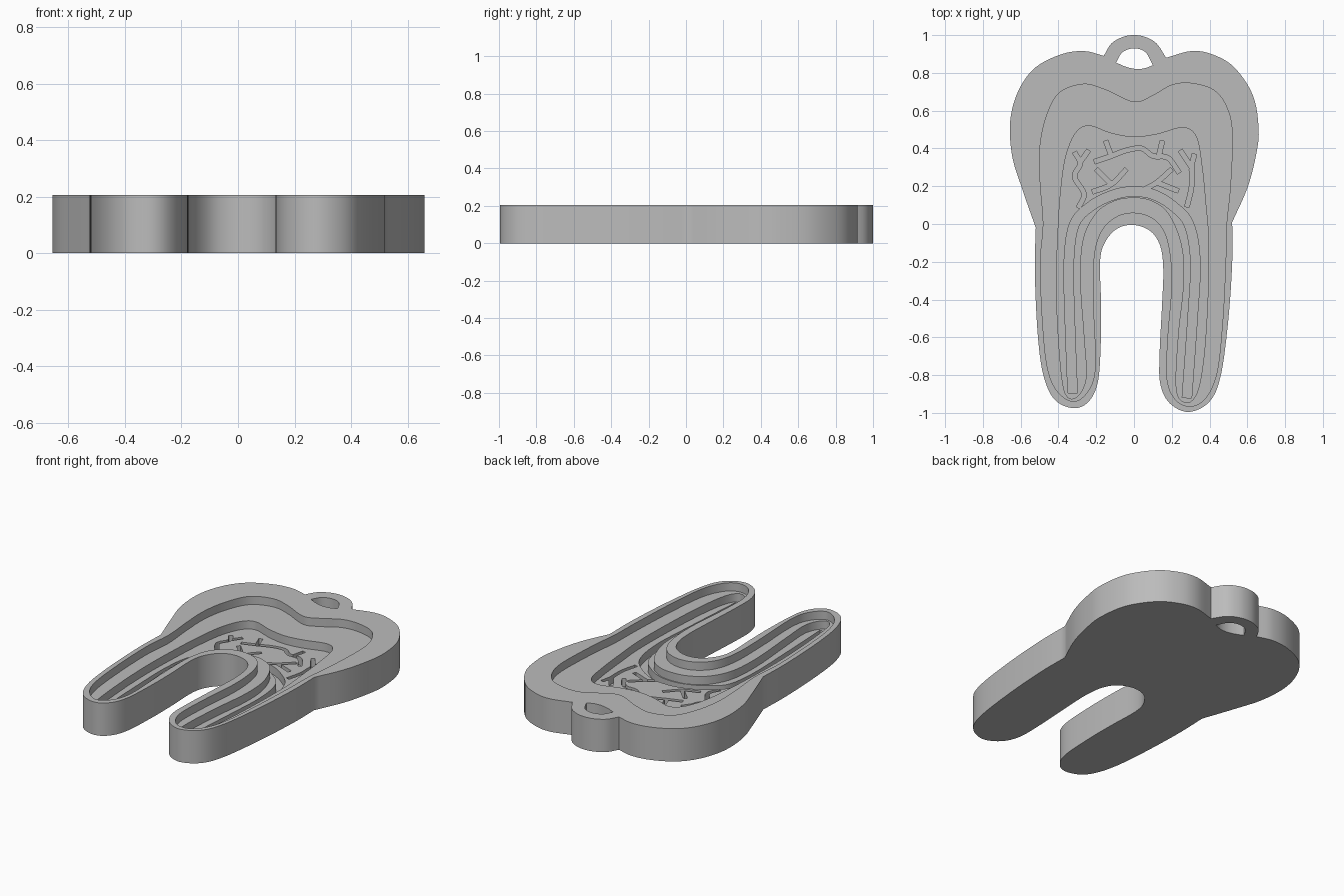
import bpy
import bmesh
from mathutils import Vector

if "Cube" in bpy.data.objects:
    bpy.data.objects.remove(bpy.data.objects["Cube"], do_unlink=True)

# Heights of the plate top and the stepped recess floors
TOP = 0.205
DENTIN_FLOOR, PULP_FLOOR, CANAL_FLOOR = (TOP * step / 4 for step in (3, 2, 1))

grey = bpy.data.materials.new("plain grey")
grey.use_nodes = True
grey.diffuse_color = (0.5, 0.5, 0.5, 1)
grey.node_tree.nodes["Principled BSDF"].inputs["Base Color"].default_value = grey.diffuse_color


def smooth_run(points, closed=False, samples=6):
    """Catmull-Rom curve through the points."""
    pts = [Vector(p) for p in points]
    count = len(pts)
    result = []
    for i in range(count if closed else count - 1):
        if closed:
            a, b, c, d = (pts[(i + k) % count] for k in (-1, 0, 1, 2))
        else:
            b, c = pts[i], pts[i + 1]
            a = pts[i - 1] if i else b * 2 - c
            d = pts[i + 2] if i + 2 < count else c * 2 - b
        for s in range(samples):
            t = s / samples
            result.append((b * 2 + (c - a) * t + (a * 2 - b * 5 + c * 4 - d) * t ** 2
                           + (b * 3 - a - c * 3 + d) * t ** 3) / 2)
    if not closed:
        result.append(pts[-1])
    return result


def joined_runs(*runs):
    """Closed profile made of smooth runs that meet at sharp corners."""
    return [p for run in runs for p in smooth_run(run)[:-1]]


def ribbon(points, half_width):
    """Band of constant width that follows a path."""
    path = smooth_run(points)
    left, right = [], []
    for i, p in enumerate(path):
        along = (path[min(i + 1, len(path) - 1)] - path[max(i - 1, 0)]).normalized()
        side = Vector((-along.y, along.x)) * half_width
        left.append(p + side)
        right.append(p - side)
    return left + right[::-1]


def prism(name, profile, bottom, top):
    """Upright solid with the given profile."""
    bm = bmesh.new()
    base = bm.faces.new([bm.verts.new((p.x, p.y, bottom)) for p in profile])
    raised = bmesh.ops.extrude_face_region(bm, geom=[base])["geom"]
    moved = [v for v in raised if isinstance(v, bmesh.types.BMVert)]
    bmesh.ops.translate(bm, verts=moved, vec=(0, 0, top - bottom))
    bmesh.ops.recalc_face_normals(bm, faces=bm.faces)
    mesh = bpy.data.meshes.new(name)
    bm.to_mesh(mesh)
    bm.free()
    mesh.materials.append(grey)
    obj = bpy.data.objects.new(name, mesh)
    bpy.context.collection.objects.link(obj)
    return obj


def carve(body, profile, bottom, top=TOP + 0.1):
    """Cut a pocket out of the body and discard the cutter."""
    cutter = prism("pocket_cutter", profile, bottom, top)
    cutter.hide_render = True
    modifier = body.modifiers.new("pocket", "BOOLEAN")
    modifier.operation = "DIFFERENCE"
    modifier.solver = "EXACT"
    modifier.object = cutter
    bpy.context.view_layer.objects.active = body
    bpy.ops.object.modifier_apply(modifier=modifier.name)
    bpy.data.objects.remove(cutter, do_unlink=True)


# Outline: left crown half, both roots, right crown half, hanging loop
crown_low_x = [(-.16, .89), (-.26, .915), (-.38, .9), (-.52, .83), (-.61, .71), (-.655, .55),
               (-.645, .36), (-.59, .18), (-.52, -.02)]
roots = [(-.52, -.02), (-.525, -.25), (-.51, -.58), (-.48, -.8), (-.42, -.93), (-.32, -.975),
         (-.24, -.94), (-.19, -.83), (-.175, -.6), (-.175, -.4), (-.18, -.2), (-.155, -.1),
         (-.09, -.025), (0, -.005), (.09, -.04), (.14, -.12), (.155, -.24), (.15, -.4),
         (.135, -.7), (.14, -.85), (.19, -.95), (.29, -.995), (.4, -.94), (.46, -.8),
         (.5, -.5), (.52, -.2), (.52, .01)]
crown_high_x = [(.52, .01), (.6, .19), (.645, .36), (.66, .5), (.63, .68), (.53, .83),
                (.41, .9), (.3, .915), (.17, .88)]
loop = [(.17, .88), (.12, .955), (.06, .99), (0, 1), (-.06, .99), (-.12, .955), (-.16, .89)]
body = prism("tooth_plate", joined_runs(crown_low_x, roots, crown_high_x, loop), 0, TOP)

# Hole through the hanging loop
hole = joined_runs([(-.095, .855), (-.06, .91), (0, .93), (.06, .91), (.1, .84)],
                   [(.1, .84), (.05, .823), (0, .822), (-.05, .835), (-.095, .855)])
carve(body, hole, -0.1)

# Dentin recess
dentin = [(0, .645), (.1, .68), (.2, .735), (.3, .745), (.42, .71), (.49, .62), (.52, .48),
          (.51, .2), (.49, 0), (.485, -.2), (.47, -.5), (.44, -.78), (.38, -.92), (.3, -.965),
          (.22, -.93), (.175, -.82), (.18, -.6), (.2, -.35), (.195, -.18), (.165, -.05),
          (.1, .03), (0, .06), (-.1, .035), (-.18, -.05), (-.215, -.2), (-.215, -.45),
          (-.205, -.75), (-.24, -.88), (-.32, -.94), (-.41, -.88), (-.46, -.75), (-.485, -.5),
          (-.495, -.2), (-.48, 0), (-.495, .2), (-.5, .38), (-.47, .55), (-.4, .69),
          (-.27, .74), (-.15, .71)]
carve(body, smooth_run(dentin, closed=True), DENTIN_FLOOR)

# Pulp recess
pulp = [(0, .46), (.12, .475), (.26, .51), (.33, .46), (.36, .3), (.38, .1), (.395, -.1),
        (.39, -.4), (.37, -.7), (.335, -.89), (.28, -.945), (.225, -.88), (.235, -.6), (.265, -.3),
        (.25, -.1), (.18, .06), (.09, .125), (0, .14), (-.1, .125), (-.2, .06), (-.27, -.08),
        (-.285, -.3), (-.265, -.6), (-.255, -.82), (-.31, -.92), (-.37, -.88), (-.4, -.6),
        (-.41, -.3), (-.4, 0), (-.385, .2), (-.36, .36), (-.31, .48), (-.24, .52), (-.12, .48)]
carve(body, smooth_run(pulp, closed=True), PULP_FLOOR)

# Root canal groove running from tip to tip over the arch
canal = [(-.325, -.895), (-.34, -.5), (-.345, -.2), (-.315, 0), (-.22, .1), (-.1, .157),
         (0, .172), (.1, .157), (.2, .1), (.29, 0), (.325, -.2), (.31, -.5), (.28, -.92)]
carve(body, ribbon(canal, 0.025), CANAL_FLOOR, PULP_FLOOR + 0.02)

# Branching nerve grooves in the pulp chamber
nerves = [
    [(-.295, .085), (-.265, .16), (-.315, .25), (-.285, .32), (-.315, .38)],
    [(-.29, .32), (-.24, .39)],
    [(.28, .09), (.305, .2), (.305, .3), (.32, .37)],
    [(.305, .3), (.245, .39)],
    [(-.21, .33), (-.12, .36), (-.04, .39), (.04, .4), (.1, .36), (.18, .35), (.24, .27)],
    [(-.12, .36), (-.15, .44)],
    [(.13, .355), (.15, .44)],
    [(-.22, .17), (-.12, .21), (-.04, .29)],
    [(-.12, .21), (-.2, .29)],
    [(.05, .18), (.12, .22), (.2, .29)],
    [(.12, .22), (.235, .175)],
]
for path in nerves:
    carve(body, ribbon(path, 0.012), CANAL_FLOOR, PULP_FLOOR + 0.02)

# Smooth the curved walls and keep the rims sharp
bpy.ops.object.select_all(action="DESELECT")
body.select_set(True)
bpy.context.view_layer.objects.active = body
bpy.ops.object.shade_smooth_by_angle(angle=0.5)
